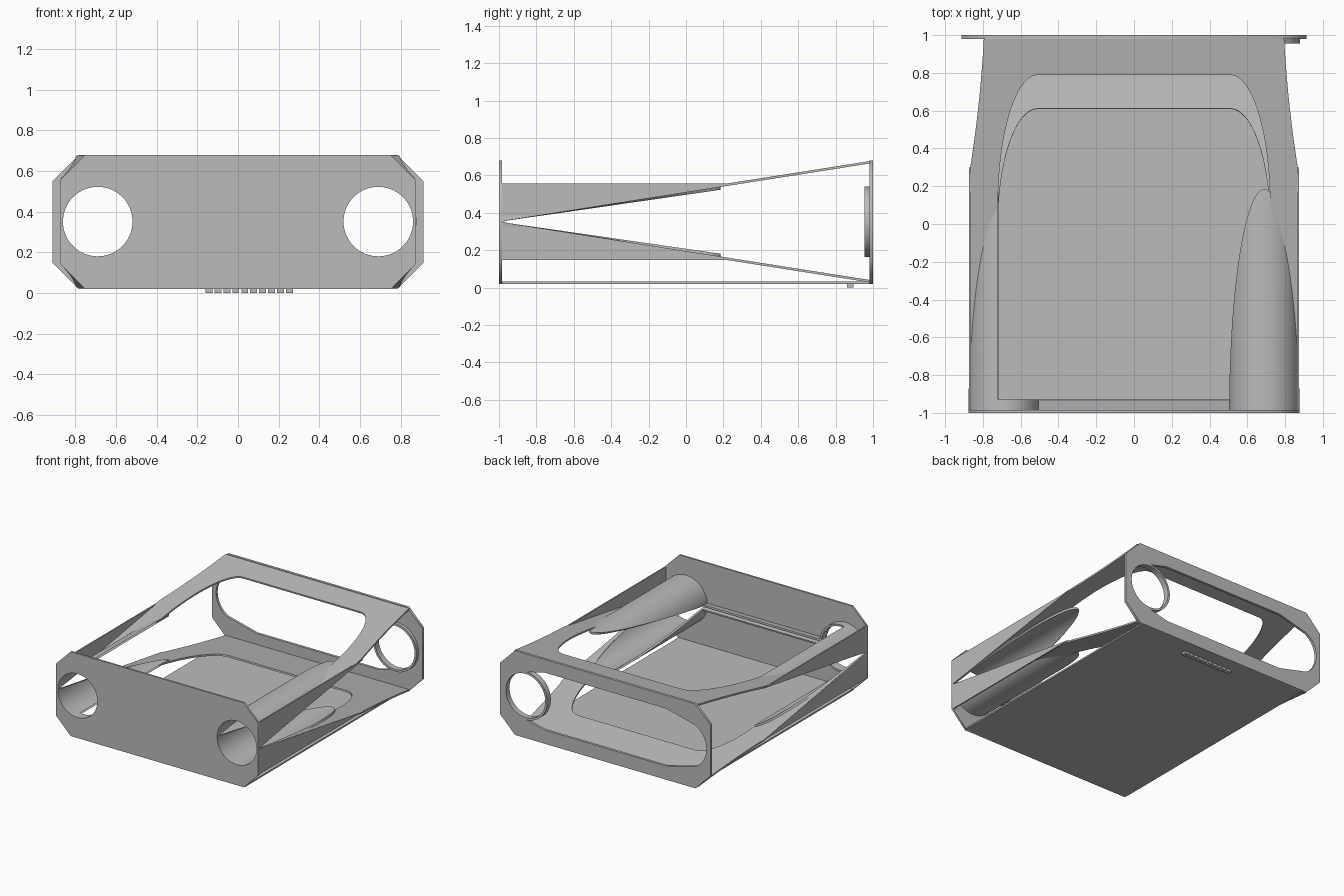
import bpy, bmesh
from math import sin, cos, pi, sqrt

if "Cube" in bpy.data.objects:
    bpy.data.objects.remove(bpy.data.objects["Cube"], do_unlink=True)

MID = 0.352      # height of the hole axis
SLOPE = 0.157    # rise of the two inclined sheets
HOLE_X = 0.69
BORE, TUBE = 0.171, 0.186
CUT_X, CUT_FRONT = 0.72, -0.93
SKIN = 0.013

grey = bpy.data.materials.new("plain grey")
grey.use_nodes = True
grey.diffuse_color = (0.5, 0.5, 0.5, 1)
grey.node_tree.nodes["Principled BSDF"].inputs["Base Color"].default_value = (0.5, 0.5, 0.5, 1)


def make_object(name, bm, smooth=False):
    mesh = bpy.data.meshes.new(name)
    bm.to_mesh(mesh)
    bm.free()
    mesh.materials.append(grey)
    obj = bpy.data.objects.new(name, mesh)
    bpy.context.collection.objects.link(obj)
    if smooth:
        bpy.ops.object.select_all(action='DESELECT')
        obj.select_set(True)
        bpy.context.view_layer.objects.active = obj
        bpy.ops.object.shade_smooth_by_angle()
    return obj


def box(name, x0, x1, y0, y1, z0, z1):
    bm = bmesh.new()
    bmesh.ops.create_cube(bm, size=1)
    for v in bm.verts:
        v.co.x = x1 if v.co.x > 0 else x0
        v.co.y = y1 if v.co.y > 0 else y0
        v.co.z = z1 if v.co.z > 0 else z0
    return make_object(name, bm)


def plate(name, loops, y0, y1):
    """Upright plate from an outline and holes, given as x-z loops."""
    curve = bpy.data.curves.new(name, 'CURVE')
    curve.dimensions = '2D'
    curve.fill_mode = 'BOTH'
    curve.extrude = (y1 - y0) / 2
    for loop in loops:
        spline = curve.splines.new('POLY')
        spline.points.add(len(loop) - 1)
        spline.use_cyclic_u = True
        for point, (x, z) in zip(spline.points, loop):
            point.co = (x, z, 0, 1)
    curve.materials.append(grey)
    obj = bpy.data.objects.new(name, curve)
    bpy.context.collection.objects.link(obj)
    obj.rotation_euler.x = pi / 2
    obj.location.y = (y0 + y1) / 2
    bpy.ops.object.select_all(action='DESELECT')
    obj.select_set(True)
    bpy.context.view_layer.objects.active = obj
    bpy.ops.object.convert(target='MESH')


def octagon(half, chamfer, low=0.02, high=0.68):
    inner = half - chamfer
    return [(inner, low), (half, low + chamfer), (half, high - chamfer), (inner, high),
            (-inner, high), (-half, high - chamfer), (-half, low + chamfer), (-inner, low)]


def arc(cx, radius, start, end, n=48):
    angles = [start + (end - start) * i / n for i in range(n + 1)]
    return [(cx + radius * cos(a), MID + radius * sin(a)) for a in angles]


# Front plate with two round holes
holes = [arc(s * HOLE_X, BORE, 0, 2 * pi, 64)[:-1] for s in (-1, 1)]
plate("front_plate", [octagon(0.875, 0.125)] + holes, -1, -0.985)

# Back flange with one long opening that narrows to round ends
opening = [(-0.53, MID - 0.225), (0.53, MID - 0.225)]
opening += arc(HOLE_X, TUBE, -pi / 3, pi / 3)
opening += [(0.53, MID + 0.225), (-0.53, MID + 0.225)]
opening += arc(-HOLE_X, TUBE, pi * 2 / 3, pi * 4 / 3)
plate("back_flange", [octagon(0.912, 0.13), opening], 0.98, 1)

# Flat floor
box("floor", -0.755, 0.755, -0.99, 0.99, 0.02, 0.032)


# Inclined upper and lower sheets with a large rounded cutout
def outer_edge(y):
    if y < 0.28:
        return 0.87
    t = (y - 0.28) / 0.7
    return 0.87 - 0.075 * (1.5 * t - 0.5 * t * t)


def inner_edge(y, start, back):
    edge = CUT_X
    if y > start:
        edge = 0.51 + 0.21 * sqrt(max(0, 1 - ((y - start) / (back - start)) ** 2))
    drop = SLOPE * (y + 1)
    if drop < BORE:
        edge = max(edge, HOLE_X + sqrt(BORE ** 2 - drop ** 2))
    return min(edge, outer_edge(y) - 0.002)


def sheet(name, side, start, back):
    bm = bmesh.new()

    def strip(rows, flip):
        verts = []
        for y, x0, x1 in rows:
            z = MID + side * (SLOPE * (y + 1) + SKIN / 2)
            verts.append([bm.verts.new((flip * x, y, z)) for x in (x0, x1)])
        for (a, b), (c, d) in zip(verts, verts[1:]):
            bm.faces.new((a, b, d, c))

    n = 60
    front = -0.985
    ys = [front + (back - front) * (1 - (1 - i / n) ** 1.6) for i in range(n + 1)]
    rear = [back + (0.985 - back) * i / 12 for i in range(13)]
    for flip in (-1, 1):
        strip([(y, inner_edge(y, start, back), outer_edge(y)) for y in ys], flip)
        strip([(y, 0, outer_edge(y)) for y in rear], flip)
    strip([(y, -0.52, 0.52) for y in (front, CUT_FRONT)], 1)
    bmesh.ops.remove_doubles(bm, verts=bm.verts, dist=0.0005)
    bmesh.ops.recalc_face_normals(bm, faces=bm.faces)
    obj = make_object(name, bm)
    solid = obj.modifiers.new("thickness", 'SOLIDIFY')
    solid.thickness = SKIN
    solid.offset = 0


sheet("upper_sheet", 1, 0.1, 0.79)
sheet("lower_sheet", -1, 0.0, 0.61)


# Horizontal tubes, trimmed where they would enter the wedge between the sheets
def tube(name, cx, trimmed):
    bm = bmesh.new()
    n = 120

    def end(a, mid_angle):
        y = max(-0.985, -1 + TUBE * abs(sin(a)) / SLOPE)
        if trimmed and cx + TUBE * cos(mid_angle) > -CUT_X:
            y = min(y, CUT_FRONT)
        return y

    for i in range(n):
        a, b = 2 * pi * i / n, 2 * pi * (i + 1) / n
        mid = (a + b) / 2
        ring = []
        for r in (TUBE, BORE):
            for ang in (a, b):
                x, z = cx + r * cos(ang), MID + r * sin(ang)
                ring.append([bm.verts.new((x, y, z)) for y in (-0.99, end(ang, mid))])
        oa, ob, ia, ib = ring
        bm.faces.new((oa[0], ob[0], ob[1], oa[1]))
        bm.faces.new((ia[0], ia[1], ib[1], ib[0]))
        bm.faces.new((oa[1], ob[1], ib[1], ia[1]))
    bmesh.ops.remove_doubles(bm, verts=bm.verts, dist=0.0002)
    make_object(name, bm, True)


tube("left_tube", HOLE_X, False)
tube("right_tube", -HOLE_X, True)

# Short ring in the back opening
ring_loops = [arc(HOLE_X, r, 0, 2 * pi, 64)[:-1] for r in (TUBE + 0.002, BORE)]
plate("back_ring", ring_loops, 0.955, 1)

# Triangular side walls above and below the wedge
for side_name, s in (("left", 1), ("right", -1)):
    for level, k in (("upper", 1), ("lower", -1)):
        bm = bmesh.new()
        profile = [(-0.99, 0.002), (0.3, 0.204), (-0.99, 0.204)]
        face = bm.faces.new([bm.verts.new((s * 0.864, y, MID + k * z)) for y, z in profile])
        out = bmesh.ops.extrude_face_region(bm, geom=[face])
        moved = [g for g in out["geom"] if isinstance(g, bmesh.types.BMVert)]
        bmesh.ops.translate(bm, verts=moved, vec=(s * 0.01, 0, 0))
        bmesh.ops.recalc_face_normals(bm, faces=bm.faces)
        make_object(f"{side_name}_{level}_side_wall", bm)

# Row of small raised pads under the floor
for i in range(10):
    x = -0.16 + i * 0.044
    box(f"underside_pad_{i + 1}", x, x + 0.034, 0.86, 0.895, 0, 0.021)
